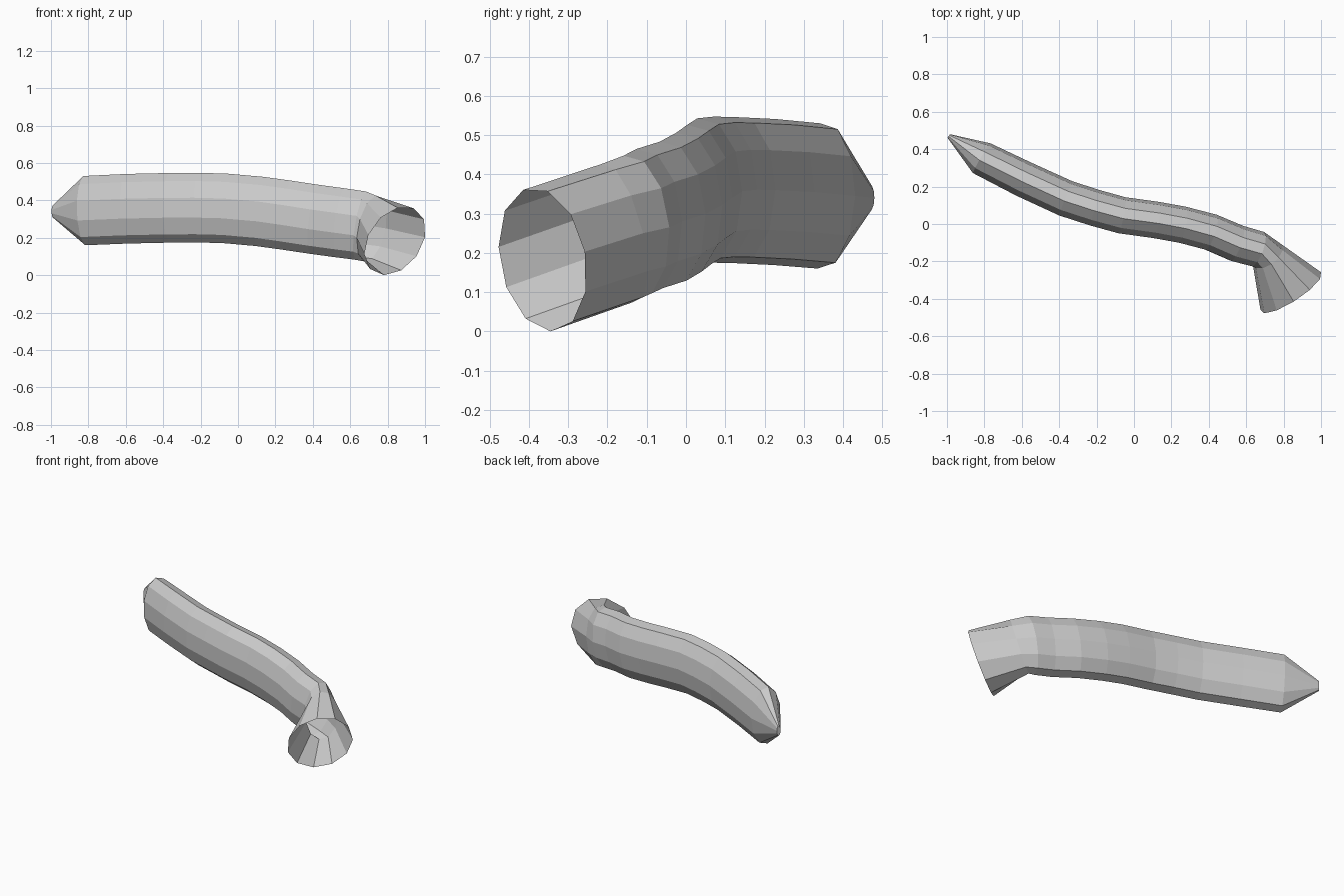
import bpy, bmesh
from math import sin, cos, tau
from mathutils import Vector

if "Cube" in bpy.data.objects:
    bpy.data.objects.remove(bpy.data.objects["Cube"])

SIDES = 11

# Path stations along the pipe: centre x, y, z, half width, half height
stations = [
    (-0.99, 0.47, 0.34, 0.012, 0.032),
    (-0.815, 0.35, 0.345, 0.094, 0.187),
    (-0.59, 0.238, 0.355, 0.099, 0.188),
    (-0.365, 0.135, 0.36, 0.100, 0.188),
    (-0.21, 0.085, 0.361, 0.100, 0.188),
    (-0.065, 0.045, 0.357, 0.100, 0.188),
    (0.115, 0.02, 0.341, 0.100, 0.188),
    (0.255, -0.005, 0.322, 0.100, 0.188),
    (0.41, -0.045, 0.299, 0.100, 0.188),
    (0.55, -0.105, 0.28, 0.101, 0.188),
    (0.66, -0.135, 0.265, 0.099, 0.187),
    (0.715, -0.168, 0.25, 0.095, 0.185),
]
mouth = Vector((0.84, -0.365, 0.183))
centres = [Vector(s[:3]) for s in stations] + [mouth]

bm = bmesh.new()


def add_ring(c, u, v):
    return [bm.verts.new(c + u * cos(tau * k / SIDES) + v * sin(tau * k / SIDES))
            for k in range(SIDES)]


# Flattened sections, each square to the path
rings = []
for i, s in enumerate(stations):
    t = (centres[i + 1] - centres[max(i - 1, 0)]).normalized()
    side = Vector((-t.y, t.x, 0)).normalized()
    up = t.cross(side)
    rings.append(add_ring(centres[i], side * s[3], up * s[4]))

# Round open mouth, turned forward and slightly down
rings.append(add_ring(mouth, Vector((0.16, 0.107, 0.02)), Vector((0.037, -0.035, 0.182))))

# Skin between sections, with the narrow tip closed
for a, b in zip(rings, rings[1:]):
    for k in range(SIDES):
        n = (k + 1) % SIDES
        bm.faces.new((a[k], a[n], b[n], b[k]))
bm.faces.new(rings[0])
bmesh.ops.recalc_face_normals(bm, faces=bm.faces)

mesh = bpy.data.meshes.new("bent_pipe")
bm.to_mesh(mesh)
bm.free()
pipe = bpy.data.objects.new("bent_pipe", mesh)
bpy.context.collection.objects.link(pipe)
